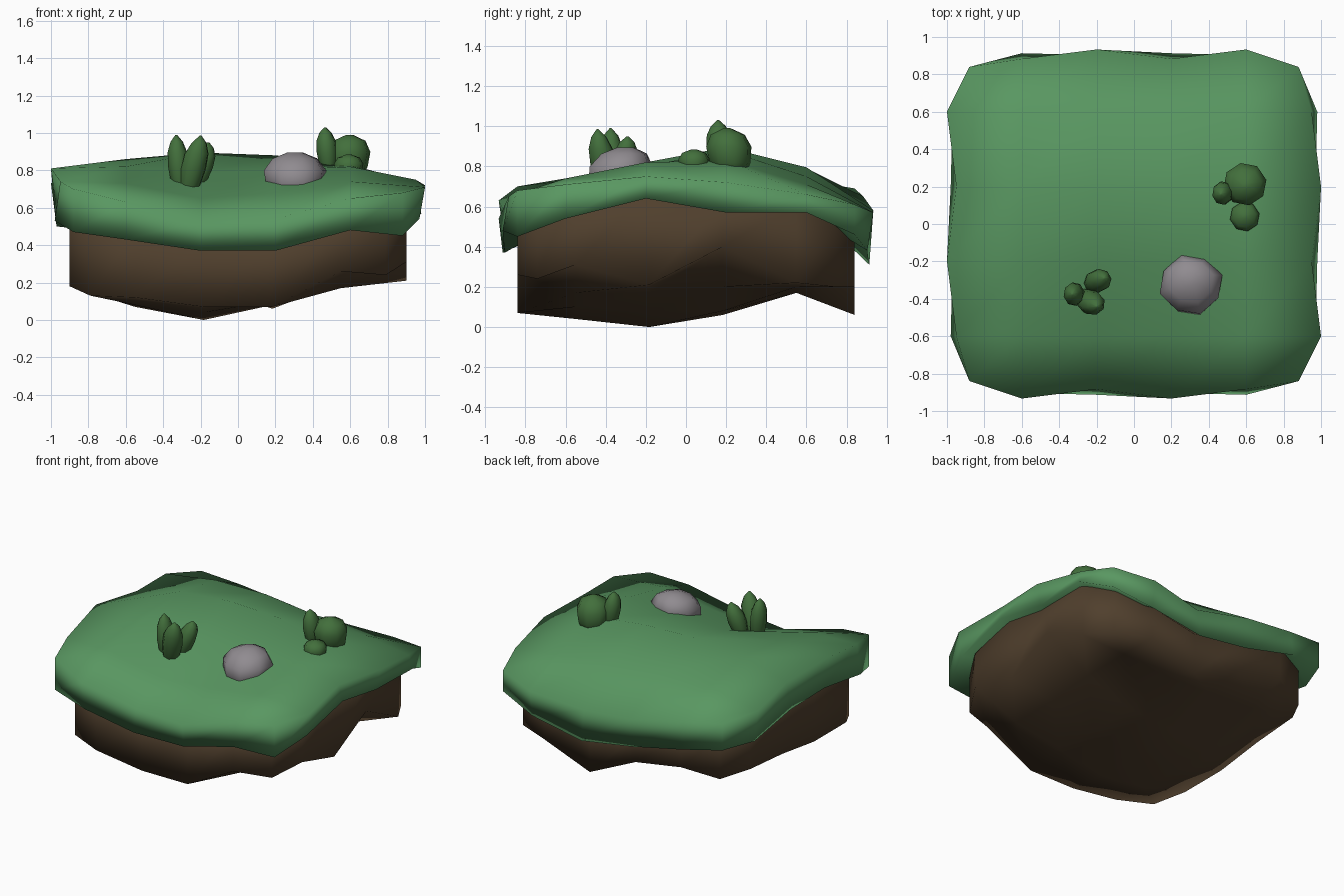
import bpy, bmesh
from math import sin, cos, pi

if "Cube" in bpy.data.objects:
    bpy.data.objects.remove(bpy.data.objects["Cube"])

def material(name, rgb):
    m = bpy.data.materials.new(name)
    m.diffuse_color = (*rgb, 1)
    m.use_nodes = True
    m.node_tree.nodes["Principled BSDF"].inputs["Base Color"].default_value = m.diffuse_color
    return m

GRASS = material("grass_green", (0.10, 0.31, 0.12))
DIRT = material("dirt_brown", (0.08, 0.05, 0.026))
LEAF = material("leaf_green", (0.055, 0.16, 0.045))
STONE = material("stone_grey", (0.28, 0.26, 0.28))

def finish(name, bm, mat):
    bmesh.ops.recalc_face_normals(bm, faces=bm.faces)
    me = bpy.data.meshes.new(name)
    bm.to_mesh(me)
    bm.free()
    me.materials.append(mat)
    for p in me.polygons:
        p.use_smooth = True
    ob = bpy.data.objects.new(name, me)
    bpy.context.collection.objects.link(ob)
    return ob

def slab(name, mat, top, low, half, inner, corner, wobble):
    """Closed 6 x 6 height-field block with cut corners and a wavy outline."""
    bm = bmesh.new()
    steps = [-1, -inner, -inner / 3, inner / 3, inner, 1]
    def place(i, j, z, sign):
        x, y = steps[i], steps[j]
        ex, ey = i in (0, 5), j in (0, 5)
        w = sign * wobble * (1 if (i + j) % 2 else -1)
        if ex and ey:
            px, py = x * corner[0], y * corner[1]
        else:
            px = x * (half[0] - w) if ex else x
            py = y * (half[1] + w) if ey else y
        return bm.verts.new((px, py, z))
    grids = [[[place(i, j, g[j][i], s) for i in range(6)] for j in range(6)]
             for g, s in ((top, 1), (low, -0.2))]
    for g in grids:
        for j in range(5):
            for i in range(5):
                bm.faces.new((g[j][i], g[j][i + 1], g[j + 1][i + 1], g[j + 1][i]))
    ring = ([(i, 0) for i in range(5)] + [(5, j) for j in range(5)]
            + [(i, 5) for i in range(5, 0, -1)] + [(0, j) for j in range(5, 0, -1)])
    t, b = grids
    for k, (i, j) in enumerate(ring):
        m, n = ring[(k + 1) % len(ring)]
        bm.faces.new((b[j][i], b[n][m], t[n][m], t[j][i]))
    return finish(name, bm, mat)

# Heights: rows run front to back, columns left to right
top = [[.70, .63, .53, .54, .65, .68],
       [.74, .73, .65, .68, .74, .71],
       [.81, .82, .79, .80, .82, .75],
       [.77, .86, .895, .88, .83, .72],
       [.73, .79, .795, .75, .71, .66],
       [.69, .65, .58, .52, .57, .61]]
front_low = [.47, .43, .37, .37, .48, .45]
back_low = [.50, .46, .37, .31, .38, .46]
side_low = [(.53, .54), (.58, .64), (.58, .57), (.50, .57)]
low = [front_low]
for j, (l, r) in enumerate(side_low, 1):
    low.append([l] + [z - 0.14 for z in top[j][1:5]] + [r])
low.append(back_low)
bottom = [[.13, .12, .07, .07, .26, .24],
          [.18, .08, .04, .10, .17, .31],
          [.18, .07, .00, .08, .17, .21],
          [.23, .12, .06, .08, .20, .40],
          [.26, .20, .18, .17, .20, .22],
          [.23, .29, .23, .06, .20, .20]]

# Ground
slab("grass_top", GRASS, top, low, (.975, .908), .6, (.88, .84), .025)
dirt_top = [[z + 0.05 for z in row] for row in low]
slab("dirt_base", DIRT, dirt_top, bottom, (.9, .84), .55, (.79, .74), 0)

def blob(name, mat, centre, radii, z0, z1, profile, lean=(0, 0), turn=0.0, uneven=0.0):
    """Eight-sided lump from (radius, height) fractions, capped at both ends."""
    bm = bmesh.new()
    rings = []
    for r, h in profile:
        ring = []
        for k in range(8):
            a = 2 * pi * k / 8 + turn
            f = r * (1 + uneven * (-1) ** k)
            ring.append(bm.verts.new((centre[0] + radii[0] * f * cos(a) + lean[0] * (h - .5),
                                      centre[1] + radii[1] * f * sin(a) + lean[1] * (h - .5),
                                      z0 + (z1 - z0) * h)))
        rings.append(ring)
    for a, b in zip(rings, rings[1:]):
        for k in range(8):
            n = (k + 1) % 8
            bm.faces.new((a[k], a[n], b[n], b[k]))
    bm.faces.new(rings[0])
    bm.faces.new(rings[-1])
    return finish(name, bm, mat)

SPIKE = [(.5, 0), (.8, .15), (1, .45), (.95, .7), (.6, .88), (.08, 1)]
ROUND = [(.65, 0), (.9, .25), (1, .6), (.75, .86), (.15, 1)]

# Front shrub: three pointed leaves
blob("front_shrub_left", LEAF, (-.32, -.375), (.056, .064), .68, .99, SPIKE, (-.02, .0), .2)
blob("front_shrub_middle", LEAF, (-.235, -.415), (.07, .066), .66, .985, SPIKE, (.07, -.05), .3)
blob("front_shrub_right", LEAF, (-.195, -.305), (.064, .062), .70, .95, SPIKE, (.07, .03), .1)

# Side shrub: tall leaf, wide bush and low bush
blob("side_shrub_tall", LEAF, (.475, .165), (.056, .064), .78, 1.03, SPIKE, (-.02, -.01), .2)
blob("side_shrub_wide", LEAF, (.592, .215), (.117, .115), .76, .99, ROUND, (.01, -.02), .2)
blob("side_shrub_low", LEAF, (.592, .04), (.08, .08), .76, .885, ROUND, (0, 0), .2)

# Boulder
blob("boulder", STONE, (.305, -.325), (.17, .16), .68, .895,
     [(.7, 0), (.92, .2), (1, .55), (.72, .85), (.25, 1)], (0, .05), .3, .03)
